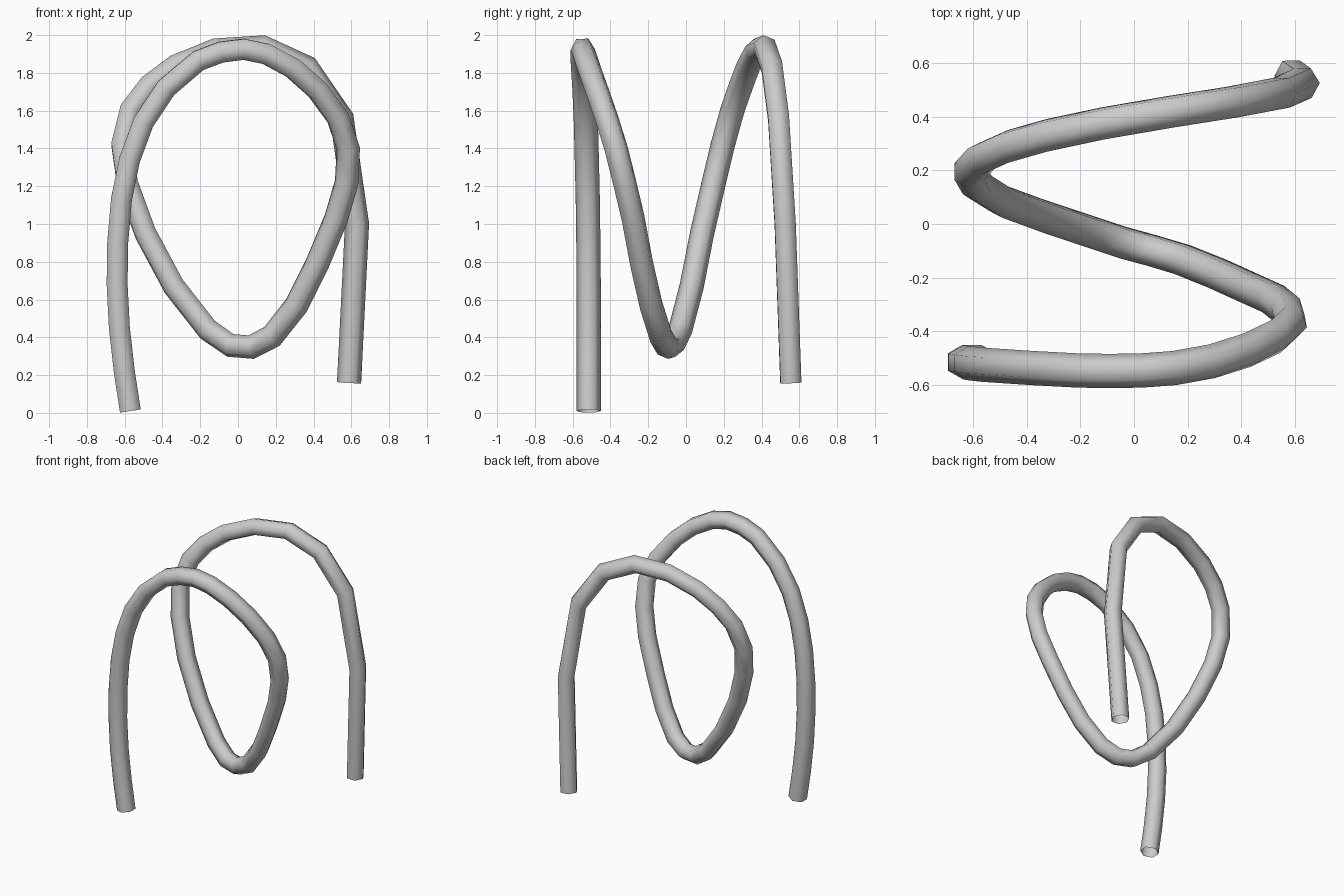
import bpy

# Centre line of the bent tube, front foot to back foot
path = [
    (-.57, -.515, .01), (-.602, -.515, .22), (-.628, -.515, .45), (-.64, -.515, .68), (-.637, -.517, .9),
    (-.617, -.52, 1.13), (-.574, -.525, 1.34), (-.5, -.53, 1.54), (-.38, -.538, 1.72),
    (-.21, -.547, 1.865), (-.09, -.549, 1.91), (.03, -.547, 1.925), (.15, -.538, 1.9),
    (.29, -.513, 1.825), (.42, -.472, 1.71), (.53, -.42, 1.56), (.584, -.37, 1.4),
    (.575, -.325, 1.22), (.52, -.28, 1.03), (.42, -.235, .79), (.31, -.185, .57),
    (.18, -.133, .405), (.07, -.1, .348), (-.04, -.07, .357), (-.16, -.03, .44),
    (-.34, .03, .67), (-.49, .085, .95), (-.585, .145, 1.21), (-.615, .195, 1.42),
    (-.57, .245, 1.6), (-.47, .29, 1.73), (-.33, .33, 1.835), (-.12, .375, 1.92),
    (.13, .418, 1.937), (.365, .455, 1.83), (.55, .49, 1.56),
    (.63, .525, 1.0), (.588, .555, .16),
]

# Hexagonal tube with open ends swept along the path
curve = bpy.data.curves.new("bent_tube", "CURVE")
curve.dimensions = "3D"
curve.twist_mode = "MINIMUM"
curve.bevel_depth = 0.064
curve.bevel_resolution = 1
curve.use_fill_caps = False
spline = curve.splines.new("POLY")
spline.points.add(len(path) - 1)
for point, co in zip(spline.points, path):
    point.co = (*co, 1)
spline.use_smooth = True

tube = bpy.data.objects.new("bent_tube", curve)
bpy.context.collection.objects.link(tube)

# Turn the sweep into a smooth-shaded mesh
bpy.context.view_layer.objects.active = tube
tube.select_set(True)
bpy.ops.object.convert(target="MESH")
bpy.ops.object.shade_smooth()
